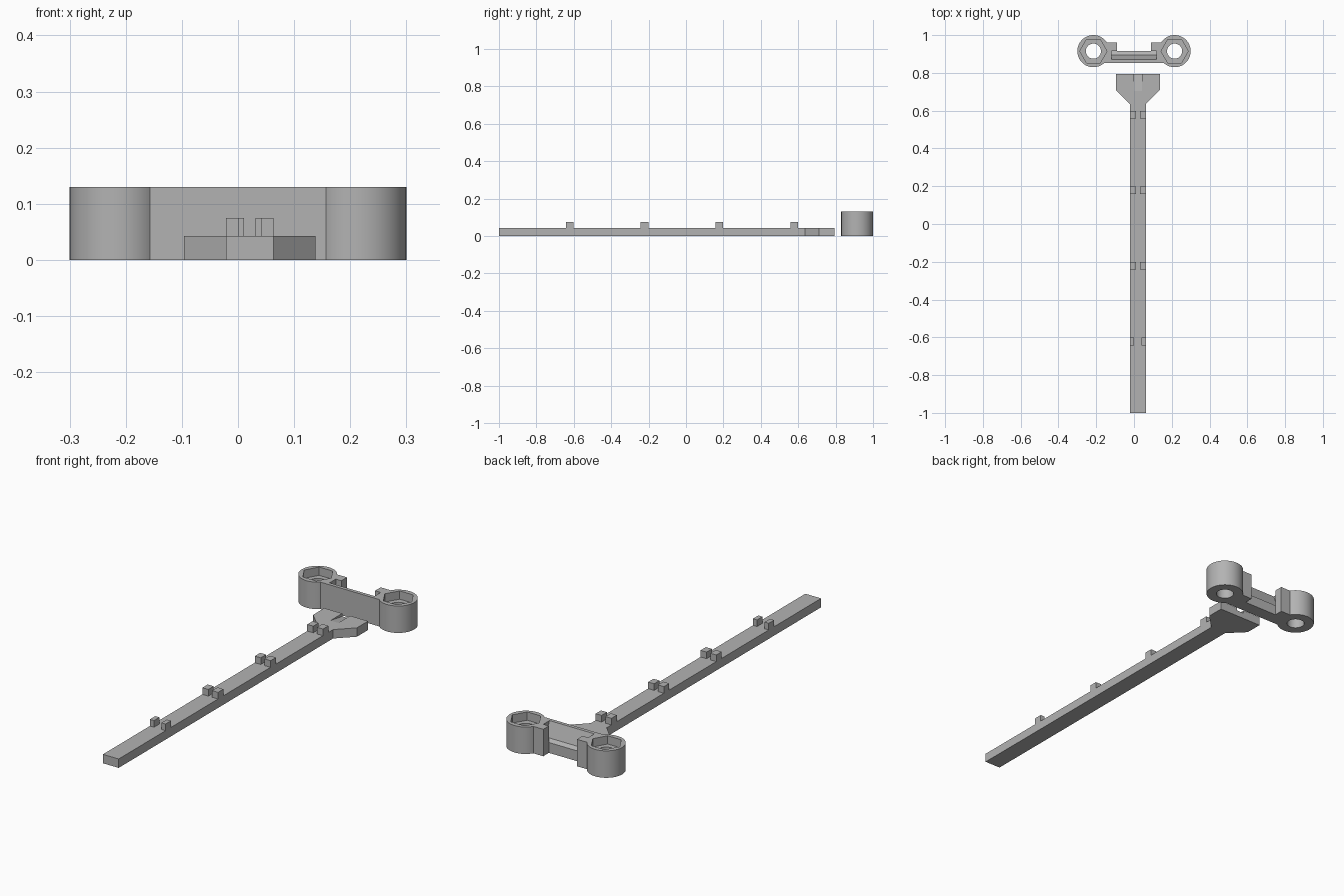
import bpy, bmesh, math
from mathutils import Vector

cube = bpy.data.objects.get("Cube")
if cube:
    bpy.data.objects.remove(cube, do_unlink=True)

grey = bpy.data.materials.new("plain grey")
grey.use_nodes = True
colour = (0.45, 0.45, 0.45, 1)
grey.diffuse_color = colour
grey.node_tree.nodes["Principled BSDF"].inputs["Base Color"].default_value = colour


def prism(name, points, offset):
    """Sweep a flat outline of 3D points along an offset."""
    bm = bmesh.new()
    face = bm.faces.new([bm.verts.new(p) for p in points])
    swept = bmesh.ops.extrude_face_region(bm, geom=[face])["geom"]
    bmesh.ops.translate(bm, vec=Vector(offset),
                        verts=[v for v in swept if isinstance(v, bmesh.types.BMVert)])
    bmesh.ops.recalc_face_normals(bm, faces=bm.faces)
    mesh = bpy.data.meshes.new(name)
    bm.to_mesh(mesh)
    bm.free()
    mesh.materials.append(grey)
    obj = bpy.data.objects.new(name, mesh)
    bpy.context.collection.objects.link(obj)
    return obj


def upright(name, outline, z0, z1):
    return prism(name, [(x, y, z0) for x, y in outline], (0, 0, z1 - z0))


def crosswise(name, profile, x0, x1):
    return prism(name, [(x0, y, z) for y, z in profile], (x1 - x0, 0, 0))


def ring(cx, cy, r, sides):
    return [(cx + r * math.cos(math.tau * i / sides),
             cy + r * math.sin(math.tau * i / sides)) for i in range(sides)]


def combine(target, other, operation):
    """Apply a boolean and drop the helper."""
    mod = target.modifiers.new("combine", 'BOOLEAN')
    mod.operation, mod.solver, mod.object = operation, 'EXACT', other
    bpy.context.view_layer.update()
    result = bpy.data.meshes.new_from_object(
        target.evaluated_get(bpy.context.evaluated_depsgraph_get()))
    target.modifiers.clear()
    target.data = result
    bpy.data.objects.remove(other, do_unlink=True)


# Clip: web with two rear tabs, open at the back between them
BX, BY, H = 0.215, 0.915, 0.13
half = [(0.09, 0.917), (0.09, 0.96), (BX, 0.96), (BX, 0.853)]
web = half + [(-x, y) for x, y in reversed(half)]
clip = upright("clip", web, 0, H)

# Slot with a steep inner ramp and low ledge
slot = crosswise("slot_cutter", [(0.87, 0.2), (0.87, H), (0.895, 0.06),
                                 (0.917, 0.05), (0.917, 0.2)], -0.12, 0.12)
combine(clip, slot, 'DIFFERENCE')

# Round bosses with hexagonal nut pockets and through holes
for side in (-1, 1):
    cx = side * BX
    combine(clip, upright("boss", ring(cx, BY, 0.085, 64), 0, H), 'UNION')
    combine(clip, upright("pocket", ring(cx, BY, 0.072, 6), H - 0.04, 0.2), 'DIFFERENCE')
    combine(clip, upright("hole", ring(cx, BY, 0.04, 40), -0.1, 0.2), 'DIFFERENCE')

# Long strip with a flared head
MID, T = 0.021, 0.043
edge = [(0.042, -1), (0.042, 0.635), (0.117, 0.71), (0.117, 0.795)]
outline = [(MID + x, y) for x, y in edge] + [(MID - x, y) for x, y in reversed(edge)]
strip = upright("strip", outline, 0, T)

# Shallow ramped groove in the head
groove = crosswise("groove_cutter", [(0.705, T), (0.705, 0.1), (0.85, 0.1),
                                     (0.85, 0.02)], MID - 0.021, MID + 0.021)
combine(strip, groove, 'DIFFERENCE')

# Paired teeth along the strip; the front pair is narrower
for i in range(4):
    y = -0.642 + 0.4 * i
    inner = 0.02 if i == 0 else 0.01
    for side in (-1, 1):
        xs = (MID + side * inner, MID + side * 0.042)
        upright("tooth", [(xs[0], y), (xs[1], y), (xs[1], y + 0.041), (xs[0], y + 0.041)],
                T, 0.075)

# Smooth round walls, keep edges sharp
bpy.ops.object.select_all(action='DESELECT')
clip.select_set(True)
bpy.context.view_layer.objects.active = clip
bpy.ops.object.shade_smooth_by_angle(angle=math.radians(30))
